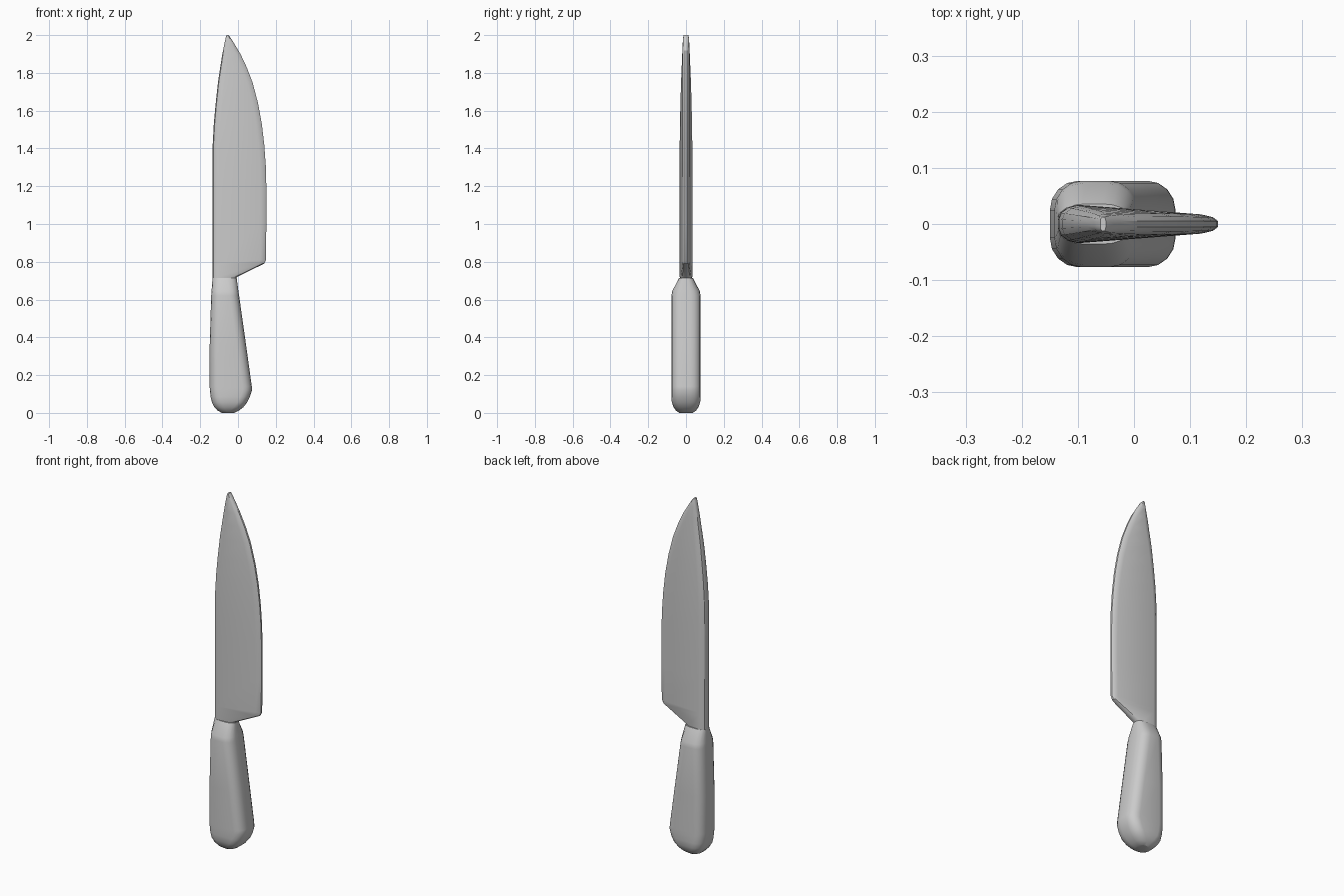
import bpy, bmesh, math

if "Cube" in bpy.data.objects:
    bpy.data.objects.remove(bpy.data.objects["Cube"])


def loft(name, rings, angle=30):
    """Skin a stack of equal-length rings and cap both ends."""
    bm = bmesh.new()
    loops = [[bm.verts.new(p) for p in ring] for ring in rings]
    n = len(loops[0])
    for a, b in zip(loops, loops[1:]):
        for i in range(n):
            j = (i + 1) % n
            bm.faces.new((a[i], a[j], b[j], b[i]))
    bm.faces.new(loops[0][::-1])
    bm.faces.new(loops[-1])
    bmesh.ops.recalc_face_normals(bm, faces=bm.faces)
    me = bpy.data.meshes.new(name)
    bm.to_mesh(me)
    bm.free()
    ob = bpy.data.objects.new(name, me)
    bpy.context.collection.objects.link(ob)
    bpy.ops.object.select_all(action='DESELECT')
    bpy.context.view_layer.objects.active = ob
    ob.select_set(True)
    bpy.ops.object.shade_smooth_by_angle(angle=math.radians(angle))
    return ob


def handle_ring(z, left, right, half, steps=5):
    """Rounded rectangle section."""
    rx = min(0.05, (right - left) * 0.4)
    ry = half * 0.68
    pts = []
    for q, (cx, cy) in enumerate([(right - rx, half - ry), (left + rx, half - ry),
                                  (left + rx, ry - half), (right - rx, ry - half)]):
        for k in range(steps):
            a = math.pi / 2 * (q + k / (steps - 1))
            pts.append((cx + rx * math.cos(a), cy + ry * math.sin(a), z))
    return pts


def blade_ring(z, left, right, scale):
    """Wedge section: thick rounded spine at the left, thin edge at the right."""
    w = right - left
    spine, edge = min(0.035, w * 0.3), min(0.03, w * 0.25)

    def thick(x):
        return scale * (0.036 - 0.018 * (x + 0.1) / 0.22)

    xs, xe = left + spine, right - edge
    side = [(right, thick(xe) * 0.3), (right - edge * 0.3, thick(xe) * 0.7),
            (xe, thick(xe)), (xs, thick(xs)),
            (left + spine * 0.5, thick(xs) * 0.88),
            (left + spine * 0.13, thick(xs) * 0.6), (left, thick(xs) * 0.25)]
    return [(x, y, z) for x, y in side] + [(x, -y, z) for x, y in reversed(side)]


# Handle: z, left x, right x, half depth
loft("handle", [handle_ring(*r) for r in [
    (0.0, -0.085, -0.02, 0.035), (0.012, -0.108, 0.004, 0.053),
    (0.03, -0.125, 0.028, 0.066), (0.055, -0.138, 0.048, 0.075),
    (0.085, -0.145, 0.063, 0.077), (0.12, -0.149, 0.074, 0.077),
    (0.14, -0.15, 0.073, 0.077), (0.35, -0.15, 0.044, 0.077),
    (0.62, -0.142, 0.006, 0.077), (0.645, -0.14, 0.002, 0.073),
    (0.715, -0.135, -0.007, 0.036)]])

# Blade: z, spine x, edge x, thickness scale
loft("blade", [blade_ring(*r) for r in [
    (0.70, -0.135, -0.02, 0.9), (0.72, -0.135, -0.005, 0.92),
    (0.79, -0.135, 0.138, 0.92), (0.81, -0.135, 0.148, 0.92),
    (1.0, -0.135, 0.15, 0.95), (1.2, -0.135, 0.15, 0.95), (1.31, -0.135, 0.147, 0.95),
    (1.42, -0.134, 0.139, 0.93), (1.53, -0.128, 0.126, 0.9),
    (1.64, -0.118, 0.106, 0.85), (1.75, -0.106, 0.077, 0.78),
    (1.83, -0.094, 0.046, 0.7), (1.9, -0.083, 0.013, 0.62),
    (1.96, -0.071, -0.023, 0.53), (1.99, -0.064, -0.042, 0.45),
    (2.0, -0.06, -0.05, 0.38)]])
